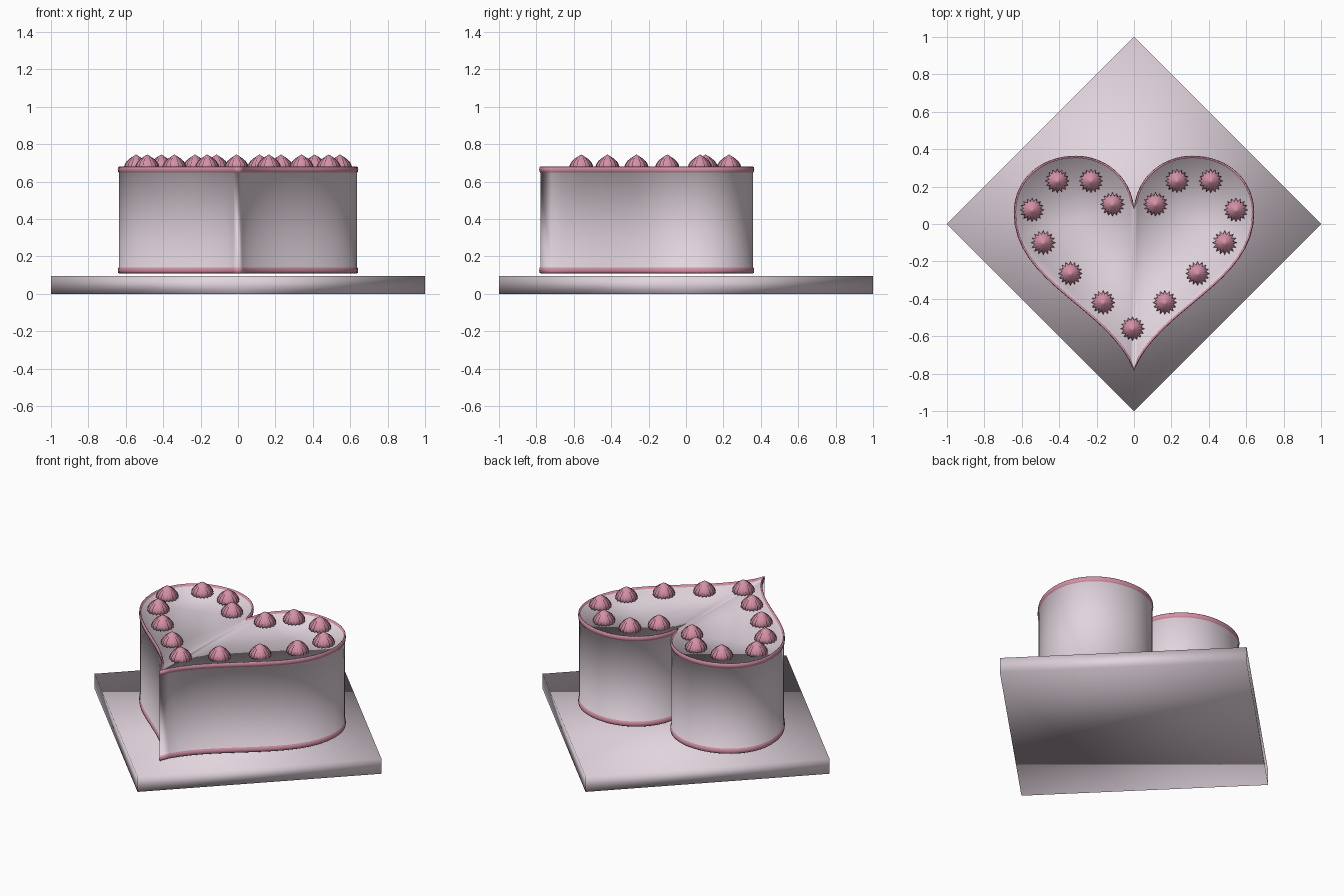
import bpy, bmesh, math
from mathutils import Vector
from mathutils.geometry import interpolate_bezier

old = bpy.data.objects.get("Cube")
if old:
    bpy.data.objects.remove(old, do_unlink=True)


def material(name, rgb):
    m = bpy.data.materials.new(name)
    m.use_nodes = True
    m.diffuse_color = (*rgb, 1)
    m.node_tree.nodes["Principled BSDF"].inputs["Base Color"].default_value = (*rgb, 1)
    return m


cream = material("pale_icing", (0.76, 0.66, 0.73))
pink = material("pink_icing", (0.66, 0.28, 0.38))


def finish(bm, name, mats):
    bmesh.ops.recalc_face_normals(bm, faces=bm.faces)
    mesh = bpy.data.meshes.new(name)
    for f in bm.faces:
        f.smooth = True
    bm.to_mesh(mesh)
    bm.free()
    for m in mats:
        mesh.materials.append(m)
    obj = bpy.data.objects.new(name, mesh)
    bpy.context.collection.objects.link(obj)
    return obj


def bridge(bm, a, b, mat=0):
    n = len(a)
    for i in range(n):
        j = (i + 1) % n
        bm.faces.new((a[i], a[j], b[j], b[i])).material_index = mat


# Diamond cake board
bm = bmesh.new()
rings = [[bm.verts.new((math.cos(k * math.pi / 2), math.sin(k * math.pi / 2), z))
          for k in range(4)] for z in (0, 0.095)]
bridge(bm, *rings)
for r in rings:
    bm.faces.new(r)
finish(bm, "cake_board", [cream])

# Heart outline: half from cleft to tip, then mirrored
SEGMENTS = [((0, 0.09), (0.02, 0.26), (0.16, 0.365), (0.31, 0.365)),
            ((0.31, 0.365), (0.51, 0.365), (0.643, 0.23), (0.643, 0.06)),
            ((0.643, 0.06), (0.643, -0.32), (0.13, -0.45), (0, -0.785))]
half = []
for seg in SEGMENTS:
    half += interpolate_bezier(*[Vector((*p, 0)) for p in seg], 17)[:-1]
tip = len(half)
half.append(Vector((0, -0.785, 0)))
outline = half + [Vector((-p.x, p.y, 0)) for p in reversed(half[1:-1])]


def inset(i, d):
    # Move an outline point inward by d, keeping the mirror line intact
    p = outline[i]
    if i in (0, tip):
        return Vector((0, p.y + (d if i == tip else -d), 0))
    t = (outline[(i + 1) % len(outline)] - outline[i - 1]).normalized()
    q = p + Vector((t.y, -t.x, 0)) * d
    q.x = max(q.x, 0.0005) if p.x > 0 else min(q.x, -0.0005)
    return q


# Heart cake: wall with a pink bead at the bottom and top, and a sunken top
WALL = 0.006
profile = [(WALL, 0.11, 1), (0.002, 0.113, 1), (0, 0.125, 1), (0.002, 0.139, 1),
           (WALL, 0.142, 0), (WALL, 0.648, 1), (0.002, 0.651, 1), (0, 0.664, 1),
           (0.002, 0.677, 1), (WALL, 0.68, 1), (0.011, 0.676, 1), (0.013, 0.666, 0)]
bm = bmesh.new()
rings = []
for d, z, _ in profile:
    rings.append([bm.verts.new(inset(i, d) + Vector((0, 0, z))) for i in range(len(outline))])
for k in range(len(rings) - 1):
    bridge(bm, rings[k], rings[k + 1], profile[k][2])
for r in (rings[0], rings[-1]):
    bm.faces.new(r[:tip + 1])
    bm.faces.new(r[tip:] + r[:1])
finish(bm, "heart_cake", [cream, pink])

# Piped dollop: a fluted dome with a pointed top
FLUTES = 16
bm = bmesh.new()
rings = []
for radius, z in [(0.058, 0), (0.065, 0.012), (0.061, 0.028), (0.050, 0.045),
                  (0.033, 0.060), (0.015, 0.072)]:
    ring = []
    for k in range(FLUTES * 2):
        a = k * math.pi / FLUTES
        r = radius * (0.72 if k % 2 else 1)
        ring.append(bm.verts.new((r * math.cos(a), r * math.sin(a), z)))
    rings.append(ring)
for a, b in zip(rings, rings[1:]):
    bridge(bm, a, b)
bm.faces.new(rings[0])
peak = bm.verts.new((0, 0, 0.081))
for k in range(FLUTES * 2):
    bm.faces.new((rings[-1][k], rings[-1][(k + 1) % (FLUTES * 2)], peak))
dollop = finish(bm, "dollop", [pink])

# Dollops around the rim, mirrored left and right
spots = [(0.165, -0.42), (0.34, -0.265), (0.485, -0.1), (0.545, 0.075),
         (0.41, 0.23), (0.23, 0.23), (0.115, 0.105)]
dollop.location = (-0.008, -0.56, 0.664)
for x, y in spots:
    for side in (-1, 1):
        copy = bpy.data.objects.new("dollop", dollop.data)
        copy.location = (side * x, y, 0.664)
        bpy.context.collection.objects.link(copy)
